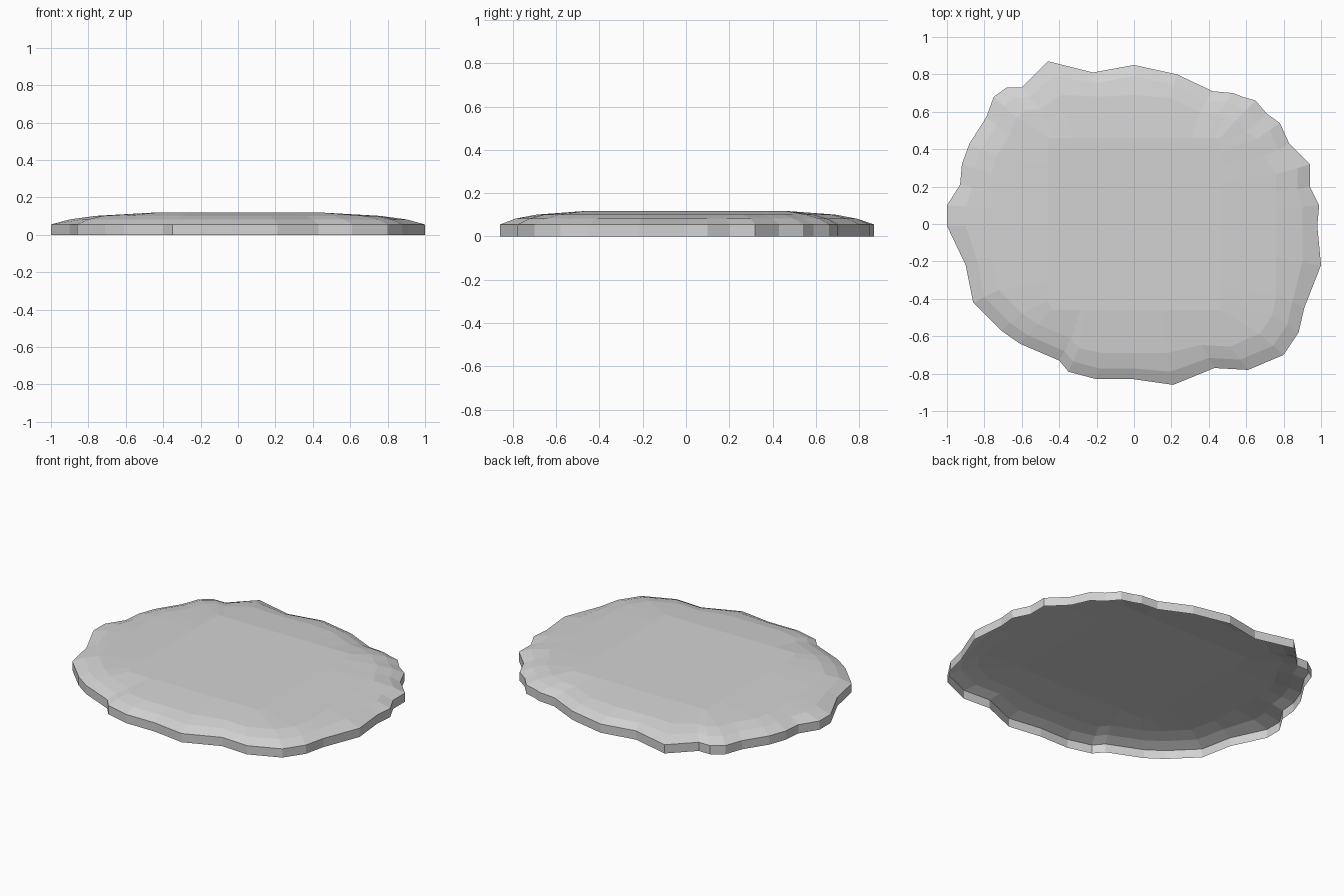
import bpy
import bmesh

# Remove only the default cube
default_cube = bpy.data.objects.get("Cube")
if default_cube:
    bpy.data.objects.remove(default_cube, do_unlink=True)

# Pale grey stone colour
stone = bpy.data.materials.new("pale grey stone")
stone.use_nodes = True
colour = (0.65, 0.65, 0.65, 1)
stone.diffuse_color = colour
stone.node_tree.nodes["Principled BSDF"].inputs["Base Color"].default_value = colour

# Chipped outline of the slab, clockwise from the back
OUTLINE = [
    (-.46, .87), (-.22, .81), (0, .85), (.23, .8), (.42, .71), (.53, .7),
    (.58, .68), (.65, .66), (.71, .59), (.78, .54), (.83, .43), (.94, .32),
    (.94, .2), (.99, .1), (.98, -.01), (1, -.22), (.91, -.45), (.88, -.58),
    (.8, -.7), (.61, -.78), (.43, -.77), (.21, -.86), (0, -.83), (-.2, -.83),
    (-.35, -.79), (-.4, -.73), (-.61, -.64), (-.71, -.57), (-.86, -.42),
    (-.9, -.22), (-1, -.01), (-1, .1), (-.93, .21), (-.92, .32), (-.88, .43),
    (-.79, .57), (-.75, .68), (-.68, .73), (-.6, .73),
]


def clamp(value, limit):
    return max(-limit, min(limit, value))


def add_ring(bm, scale, limit_x, limit_y, height):
    """Scaled outline, squared off by a box, at one height."""
    return [bm.verts.new((clamp(x * scale, limit_x), clamp(y * scale, limit_y), height))
            for x, y in OUTLINE]


def bridge(bm, lower, upper):
    """Join two rings with a band of faces."""
    count = len(lower)
    for i in range(count):
        j = (i + 1) % count
        bm.faces.new((lower[j], lower[i], upper[i], upper[j]))


# Upright rim, open underneath, with a low stepped dome on top
bm = bmesh.new()
rings = [
    add_ring(bm, 1, 1, 1, 0),
    add_ring(bm, 1, 1, 1, .055),
    add_ring(bm, .93, .9, .79, .082),
    add_ring(bm, .84, .76, .69, .101),
    add_ring(bm, .72, .46, .46, .118),
]
for lower, upper in zip(rings, rings[1:]):
    bridge(bm, lower, upper)

# Flat top, with the squared corners merged
bm.faces.new(rings[-1])
bmesh.ops.remove_doubles(bm, verts=bm.verts[:], dist=.001)
bmesh.ops.dissolve_degenerate(bm, edges=bm.edges[:], dist=.001)
bm.normal_update()
top = max(bm.faces, key=lambda face: face.calc_center_median().z)
if top.normal.z < 0:
    bmesh.ops.reverse_faces(bm, faces=bm.faces[:])

mesh = bpy.data.meshes.new("stone_slab")
bm.to_mesh(mesh)
bm.free()
mesh.materials.append(stone)
slab = bpy.data.objects.new("stone_slab", mesh)
bpy.context.collection.objects.link(slab)
